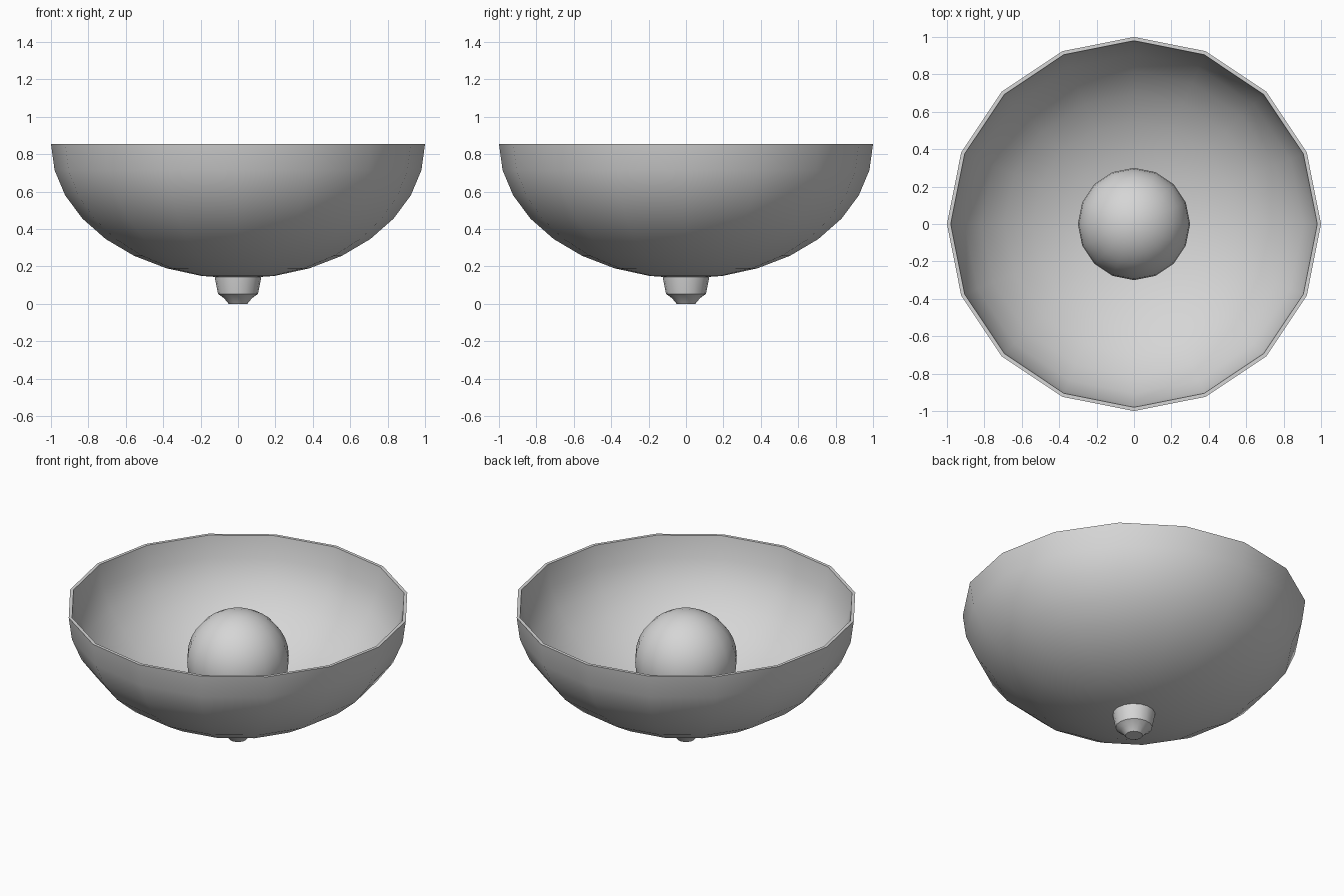
import bpy, bmesh, math

if "Cube" in bpy.data.objects:
    bpy.data.objects.remove(bpy.data.objects["Cube"])

SIDES = 16
RIM_Z = 0.855

grey = bpy.data.materials.new("light_grey")
grey.diffuse_color = (0.67, 0.67, 0.67, 1)
grey.use_nodes = True
grey.node_tree.nodes["Principled BSDF"].inputs["Base Color"].default_value = grey.diffuse_color


def lathe(name, profile):
    """Spin a profile of (radius, z) points that starts and ends on the axis."""
    bm = bmesh.new()
    verts = [bm.verts.new((r, 0, z)) for r, z in profile]
    edges = [bm.edges.new(pair) for pair in zip(verts, verts[1:])]
    bmesh.ops.spin(bm, geom=verts + edges, cent=(0, 0, 0), axis=(0, 0, 1),
                   angle=math.tau, steps=SIDES)
    bmesh.ops.remove_doubles(bm, verts=bm.verts[:], dist=1e-4)
    bmesh.ops.dissolve_degenerate(bm, edges=bm.edges[:], dist=1e-5)
    bmesh.ops.recalc_face_normals(bm, faces=bm.faces[:])
    mesh = bpy.data.meshes.new(name)
    bm.to_mesh(mesh)
    bm.free()
    mesh.materials.append(grey)
    obj = bpy.data.objects.new(name, mesh)
    bpy.context.collection.objects.link(obj)
    bpy.ops.object.select_all(action='DESELECT')
    obj.select_set(True)
    bpy.context.view_layer.objects.active = obj
    bpy.ops.object.shade_smooth_by_angle(angle=math.radians(35))
    return obj


def bowl_arc(radius, depth):
    """Quarter ellipse from the bottom pole up to the rim."""
    return [(radius * math.sin(i * math.pi / 16), RIM_Z - depth * math.cos(i * math.pi / 16))
            for i in range(9)]


# Reflector bowl: outer shell up to the rim, then back down the inner shell
lathe("reflector_bowl", bowl_arc(1.0, 0.72) + bowl_arc(0.98, 0.70)[::-1])

# Round bulb glass, narrowing to the neck
glass = [(0.3 * math.sin(i * math.pi / 16), 0.51 + 0.3 * math.cos(i * math.pi / 16))
         for i in range(12)]
lathe("bulb_glass", glass + [(0.18, 0.25), (0.14, 0.2), (0.125, 0.15), (0, 0.15)])

# Bulb base poking out beneath the bowl
lathe("bulb_base", [(0, 0.15), (0.124, 0.15), (0.122, 0.13), (0.107, 0.053),
                    (0.075, 0.03), (0.05, 0), (0, 0)])
